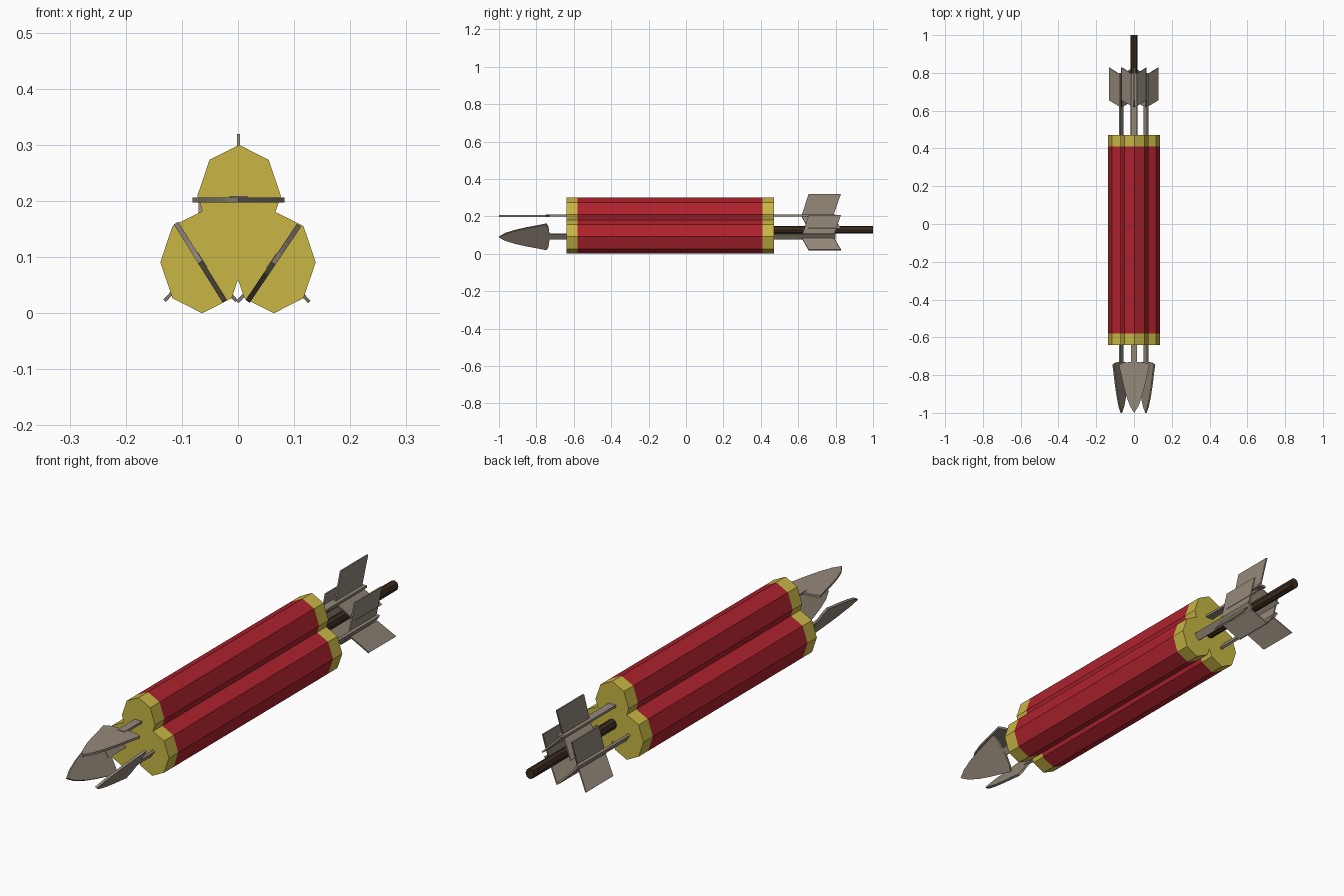
import bpy, bmesh, math
from mathutils import Vector, Matrix

if "Cube" in bpy.data.objects:
    bpy.data.objects.remove(bpy.data.objects["Cube"])


def material(name, rgb):
    m = bpy.data.materials.new(name)
    m.diffuse_color = (*rgb, 1)
    m.use_nodes = True
    m.node_tree.nodes["Principled BSDF"].inputs["Base Color"].default_value = m.diffuse_color
    return m


RED = material("red_paper", (0.42, 0.016, 0.026))
YELLOW = material("yellow_cap", (0.58, 0.47, 0.06))
STEEL = material("dull_steel", (0.30, 0.25, 0.195))
DARK = material("dark_fuse", (0.045, 0.026, 0.014))


def finish(bm, name, mats):
    bmesh.ops.recalc_face_normals(bm, faces=bm.faces)
    me = bpy.data.meshes.new(name)
    bm.to_mesh(me)
    bm.free()
    for m in mats:
        me.materials.append(m)
    ob = bpy.data.objects.new(name, me)
    bpy.context.collection.objects.link(ob)
    return ob


def prism(name, cx, cz, rx, rz, sides, stations, mats):
    """Polygonal bar along y, with a material index per section."""
    bm = bmesh.new()
    rings = [[bm.verts.new((cx + rx * math.sin(2 * math.pi * i / sides), y,
                            cz + rz * math.cos(2 * math.pi * i / sides)))
              for i in range(sides)] for y in stations]
    bm.faces.new(rings[0])
    bm.faces.new(rings[-1])
    for k in range(len(rings) - 1):
        a, b = rings[k], rings[k + 1]
        for i in range(sides):
            j = (i + 1) % sides
            f = bm.faces.new((a[i], a[j], b[j], b[i]))
            f.material_index = 1 if k == 1 else 0
    return finish(bm, name, mats)


def plate(name, outline, thick, angle, cx, cz):
    """Flat plate drawn as (x, y), turned about the y axis and placed."""
    bm = bmesh.new()
    lo = [bm.verts.new((x, y, -thick / 2)) for x, y in outline]
    hi = [bm.verts.new((x, y, thick / 2)) for x, y in outline]
    bm.faces.new(lo)
    bm.faces.new(hi)
    n = len(lo)
    for i in range(n):
        j = (i + 1) % n
        bm.faces.new((lo[i], lo[j], hi[j], hi[i]))
    bm.transform(Matrix.Translation((cx, 0, cz)) @ Matrix.Rotation(angle, 4, 'Y'))
    return finish(bm, name, [STEEL])


# Three overlapping octagonal tubes with yellow end bands
for tag, cx, cz in (("top", 0.002, 0.209), ("left", -0.064, 0.091), ("right", 0.064, 0.091)):
    prism("tube_" + tag, cx, cz, 0.0745, 0.091, 8, (-0.64, -0.58, 0.41, 0.47), [YELLOW, RED])

# Central fuse at the rear
prism("fuse", 0.0, 0.128, 0.019, 0.021, 8, (0.35, 1.0), [DARK])

# Flat darts: blade, shaft and three swept fins each
half = [(0.022, -0.965), (0.042, -0.91), (0.058, -0.85), (0.071, -0.79),
        (0.082, -0.745), (0.06, -0.735), (0.017, -0.73)]
blade = [(0, -1.0)] + half + [(-x, y) for x, y in reversed(half)]
shaft = [(-0.016, -0.75), (0.016, -0.75), (0.016, 0.80), (-0.016, 0.80)]
darts = (("top", 0.001, 0.202, 0), ("left", -0.067, 0.091, 58), ("right", 0.063, 0.089, -56))
for tag, cx, cz, deg in darts:
    a = math.radians(deg)
    plate("dart_blade_" + tag, blade, 0.009, a, cx, cz)
    plate("dart_shaft_" + tag, shaft, 0.0095, a, cx, cz + 0.002)
    # direction and length of each fin in the xz plane
    for k, (dx, dz) in enumerate(((0, 0.117), (0.064, -0.069), (-0.064, -0.069))):
        d = Vector((dx, 0, dz))
        r = d.length
        fin = [(0.008, 0.62), (r, 0.655), (r, 0.828), (0.008, 0.79)]
        plate(f"dart_fin_{tag}_{k}", fin, 0.006, math.atan2(-dz, dx), cx, cz)
